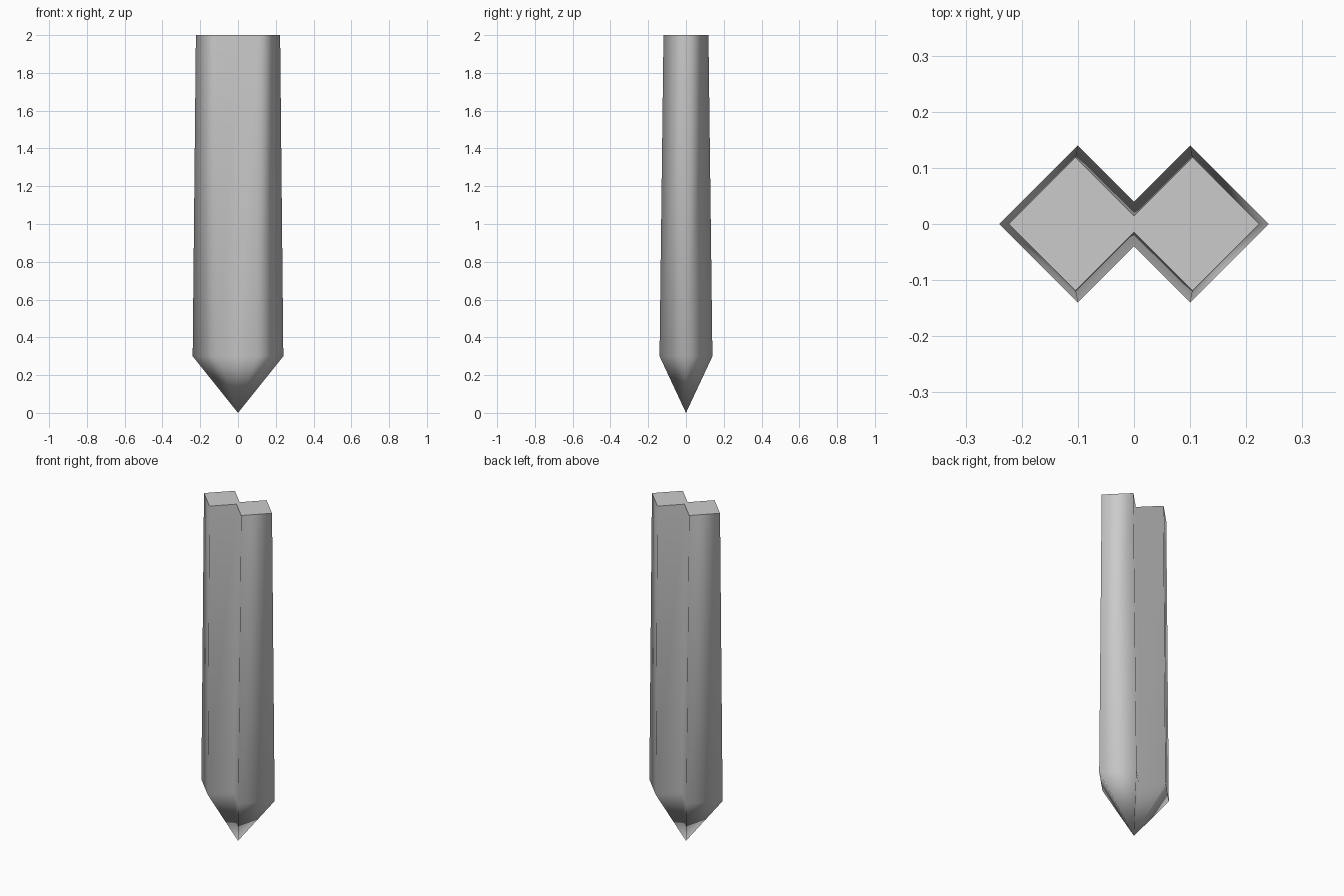
import bpy
import bmesh

cube = bpy.data.objects.get("Cube")
if cube:
    bpy.data.objects.remove(cube, do_unlink=True)

steel = bpy.data.materials.new("grey_steel")
steel.use_nodes = True
colour = (0.6, 0.6, 0.6, 1)
steel.diffuse_color = colour
steel.node_tree.nodes["Principled BSDF"].inputs["Base Color"].default_value = colour


def outline(centre, radius):
    """Outline of two overlapping diamonds, counter-clockwise from +x."""
    waist = radius - centre
    right = [(centre + radius, 0), (centre, radius), (0, waist)]
    back = right + [(-x, y) for x, y in reversed(right[:2])]
    return back + [(x, -y) for x, y in reversed(back[1:-1])]


bm = bmesh.new()


def ring(centre, radius, z):
    return [bm.verts.new((x, y, z)) for x, y in outline(centre, radius)]


# Tapered shaft, pointed tip and flat top
tip = bm.verts.new((0, 0, 0))
shoulder = ring(0.1, 0.14, 0.3)
top = ring(0.104, 0.119, 2)
count = len(top)
for i in range(count):
    j = (i + 1) % count
    bm.faces.new((tip, shoulder[j], shoulder[i]))
    bm.faces.new((shoulder[i], shoulder[j], top[j], top[i]))
cap = bm.faces.new(top)

# Sides blend smoothly, only the rim of the cap is crisp
for face in bm.faces:
    face.smooth = face is not cap
for edge in cap.edges:
    edge.smooth = False

mesh = bpy.data.meshes.new("pointed_stake")
bm.to_mesh(mesh)
bm.free()
mesh.materials.append(steel)
stake = bpy.data.objects.new("pointed_stake", mesh)
bpy.context.collection.objects.link(stake)
